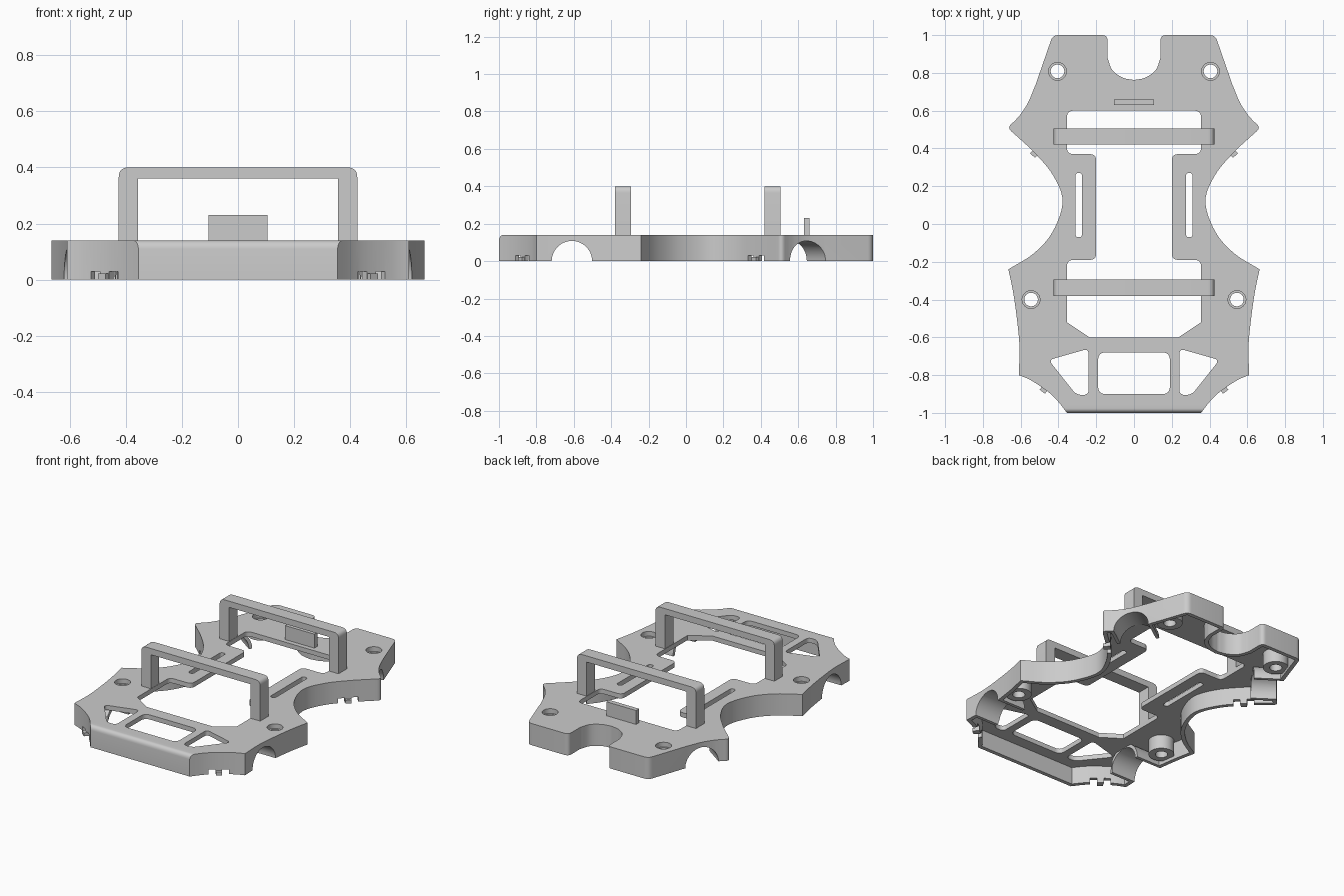
import bpy, bmesh, math
from mathutils import Vector, Matrix
from mathutils.geometry import intersect_point_line

cube = bpy.data.objects.get("Cube")
if cube:
    bpy.data.objects.remove(cube)

grey = bpy.data.materials.new("plain_grey")
grey.use_nodes = True
COLOUR = (0.6, 0.6, 0.6, 1)
grey.diffuse_color = COLOUR
grey.node_tree.nodes["Principled BSDF"].inputs["Base Color"].default_value = COLOUR

HEIGHT, PLATE, WALL = 0.14, 0.03, 0.025


def finish(name, bm):
    bmesh.ops.recalc_face_normals(bm, faces=bm.faces)
    mesh = bpy.data.meshes.new(name)
    bm.to_mesh(mesh)
    bm.free()
    mesh.materials.append(grey)
    ob = bpy.data.objects.new(name, mesh)
    bpy.context.collection.objects.link(ob)
    return ob


def prism(name, pts, lo, hi, along_y=False, front_round=0):
    """Extrude a flat outline along z, or along y."""
    bm = bmesh.new()
    place = (lambda p: (p[0], lo, p[1])) if along_y else (lambda p: (p[0], p[1], lo))
    face = bm.faces.new([bm.verts.new(place(p)) for p in pts])
    out = bmesh.ops.extrude_face_region(bm, geom=[face])
    step = Vector((0, hi - lo, 0)) if along_y else Vector((0, 0, hi - lo))
    bmesh.ops.translate(bm, vec=step, verts=[v for v in out["geom"] if isinstance(v, bmesh.types.BMVert)])
    # Extruding a lone face may keep or drop the first cap, so make sure it is there once
    bmesh.ops.holes_fill(bm, edges=bm.edges)
    bmesh.ops.recalc_face_normals(bm, faces=bm.faces)
    if front_round:
        edges = [e for e in bm.edges if all(v.co.y < -0.99 and v.co.z > hi - 0.001 for v in e.verts)]
        bmesh.ops.bevel(bm, geom=edges, offset=front_round, segments=5, profile=0.5, affect="EDGES")
    return finish(name, bm)


def cylinder(name, r, length, matrix):
    bm = bmesh.new()
    bmesh.ops.create_cone(bm, cap_ends=True, segments=48, radius1=r, radius2=r, depth=length, matrix=matrix)
    return finish(name, bm)


def box(name, size, matrix):
    bm = bmesh.new()
    bmesh.ops.create_cube(bm, size=1, matrix=matrix @ Matrix.Diagonal((*size, 1)))
    return finish(name, bm)


def cut(target, other):
    mod = target.modifiers.new("cut", "BOOLEAN")
    mod.operation, mod.solver, mod.object = "DIFFERENCE", "EXACT", other
    bpy.context.view_layer.objects.active = target
    bpy.ops.object.modifier_apply(modifier=mod.name)
    bpy.data.objects.remove(other)


def spline(pts, steps=6):
    """Smooth curve through the points."""
    p = [Vector(q) for q in pts]
    p = [2 * p[0] - p[1]] + p + [2 * p[-1] - p[-2]]
    out = []
    for a, b, c, d in zip(p, p[1:], p[2:], p[3:]):
        for i in range(steps):
            t = i / steps
            out.append(0.5 * (2 * b + (c - a) * t + (2 * a - 5 * b + 4 * c - d) * t**2
                              + (3 * b - a - 3 * c + d) * t**3))
    return out + [p[-2]]


def rounded(pts, r, chosen=None, steps=6):
    """Round all corners, or only the chosen ones."""
    p = [Vector(q) for q in pts]
    out = []
    for i, b in enumerate(p):
        if chosen and not any((Vector((abs(b.x), b.y)) - Vector(c)).length < 0.002 for c in chosen):
            out.append(b)
            continue
        s = b + (p[i - 1] - b).normalized() * r
        e = b + (p[(i + 1) % len(p)] - b).normalized() * r
        for k in range(steps + 1):
            t = k / steps
            out.append(s * (1 - t)**2 + b * 2 * t * (1 - t) + e * t * t)
    return out


def gap(p, a, b):
    """Distance from a point to a line segment."""
    t = intersect_point_line(p, a, b)[1]
    return (p - a.lerp(b, min(max(t, 0), 1))).length


def inset(pts, d):
    """Move a clockwise outline inward, dropping points that fold over."""
    out = []
    for i, b in enumerate(pts):
        u = (b - pts[i - 1]).normalized()
        v = (pts[(i + 1) % len(pts)] - b).normalized()
        n, m = Vector((u.y, -u.x)), Vector((v.y, -v.x))
        q = b + (n + m) * d / (1 + n.dot(m))
        if min(gap(q, pts[k - 1], pts[k]) for k in range(len(pts))) > d * 0.96:
            out.append(q)
    return out


def mirrored(half):
    return [Vector(p) for p in half] + [Vector((-p[0], p[1])) for p in reversed(half) if abs(p[0]) > 1e-5]


# Frame outline, from the back notch round to the front edge
notch = spline([(0, 0.762), (0.06, 0.775), (0.115, 0.815), (0.14, 0.88)])
back_wing = spline([(0.52, 0.74), (0.56, 0.645), (0.6, 0.582), (0.632, 0.545)], 4)
waist = spline([(0.635, 0.478), (0.53, 0.38), (0.43, 0.26), (0.378, 0.12), (0.43, -0.04), (0.53, -0.155), (0.665, -0.24)])
flank = spline([(0.665, -0.24), (0.64, -0.36), (0.62, -0.5), (0.606, -0.65), (0.61, -0.8)], 3)
nose = spline([(0.61, -0.8), (0.55, -0.825), (0.47, -0.877), (0.41, -0.93), (0.355, -1)], 3)
tip = Vector((0.672, 0.51))
half = notch + [Vector((0.14, 1)), Vector((0.43, 1))] + back_wing + [tip] + waist + flank[1:] + nose[1:]
outline = mirrored(half)

# Hollow underside, leaving screw bosses and wire tunnels standing
frame = prism("frame", rounded(outline, 0.03, [(0.14, 1), (0.43, 1), tip]), 0, HEIGHT, front_round=0.03)
cavity = prism("cavity", inset(outline, WALL), -0.05, HEIGHT - PLATE)
screws = [(s * x, y) for s in (1, -1) for x, y in ((0.405, 0.808), (0.545, -0.4))]
tunnels = [(s, x, y, a) for s in (1, -1) for x, y, a in ((0.6, -0.61, 0), (0.575, 0.655, 35))]


def tunnel(name, s, x, y, angle, r, inner, outer):
    a = math.radians(angle)
    d = Vector((s * math.cos(a), math.sin(a), 0))
    mid = Vector((s * x, y, 0)) + d * (outer - inner) / 2
    return cylinder(name, r, inner + outer, Matrix.Translation(mid) @ d.to_track_quat("Z", "Y").to_matrix().to_4x4())


for x, y in screws:
    cut(cavity, cylinder("boss", 0.075, 0.2, Matrix.Translation((x, y, 0.12))))
for t in tunnels:
    cut(cavity, tunnel("tunnel_wall", *t, 0.128, 0.17, 0.2))
cut(frame, cavity)
for t in tunnels:
    cut(frame, tunnel("tunnel_hole", *t, 0.108, 0.3, 0.2))

# Stepped screw holes
for x, y in screws:
    cut(frame, cylinder("screw_hole", 0.036, 1, Matrix.Translation((x, y, 0))))
    cut(frame, cylinder("screw_recess", 0.047, 0.06, Matrix.Translation((x, y, HEIGHT))))

# Openings through the top plate
bay = mirrored([(0.355, 0.6), (0.355, 0.37), (0.2, 0.37), (0.2, -0.19), (0.355, -0.19), (0.355, -0.52), (0.235, -0.6)])
soft = [(0.355, 0.6), (0.355, 0.37), (0.2, 0.37), (0.2, -0.19), (0.355, -0.19)]
windows = [rounded(bay, 0.035, soft),
           rounded([(-0.19, -0.68), (0.19, -0.68), (0.19, -0.9), (-0.19, -0.9)], 0.04)]
for s in (1, -1):
    windows.append(rounded([(s * 0.275, 0.27), (s * 0.31, 0.27), (s * 0.31, -0.07), (s * 0.275, -0.07)], 0.017))
    windows.append(rounded([(s * 0.24, -0.66), (s * 0.452, -0.72), (s * 0.305, -0.905), (s * 0.24, -0.905)], 0.03))
for w in windows:
    cut(frame, prism("window", w, -0.5, 0.5))

# Small toothed clips on the lower rim
for s in (1, -1):
    for x, y, angle in ((0.475, -0.874, 37), (0.525, 0.375, 44)):
        base = Matrix.Translation((s * x, y, 0)) @ Matrix.Rotation(s * math.radians(angle), 4, "Z")
        for off in (-0.04, 0.04):
            cut(frame, box("clip_gap", (0.04, 0.1, 0.06), base @ Matrix.Translation((off, 0, 0))))
        box("clip_tooth", (0.035, 0.035, 0.022), base @ Matrix.Translation((0, 0, 0.011)))

# Two upright hoops and the small tab
arch = [(-0.425, 0.12), (-0.425, 0.4), (0.425, 0.4), (0.425, 0.12), (0.357, 0.12), (0.357, 0.36), (-0.357, 0.36), (-0.357, 0.12)]
hoop = rounded(arch, 0.035, [(0.425, 0.4)])
prism("back_hoop", hoop, 0.42, 0.505, along_y=True)
prism("front_hoop", hoop, -0.38, -0.295, along_y=True)
box("back_tab", (0.21, 0.03, 0.11), Matrix.Translation((0, 0.645, 0.175)))

# Smooth curves, crisp edges
bpy.ops.object.select_all(action="DESELECT")
for ob in bpy.context.collection.objects:
    if ob.type == "MESH" and ob.data.materials and ob.data.materials[0] == grey:
        ob.select_set(True)
        bpy.context.view_layer.objects.active = ob
bpy.ops.object.shade_smooth_by_angle(angle=math.radians(30))
